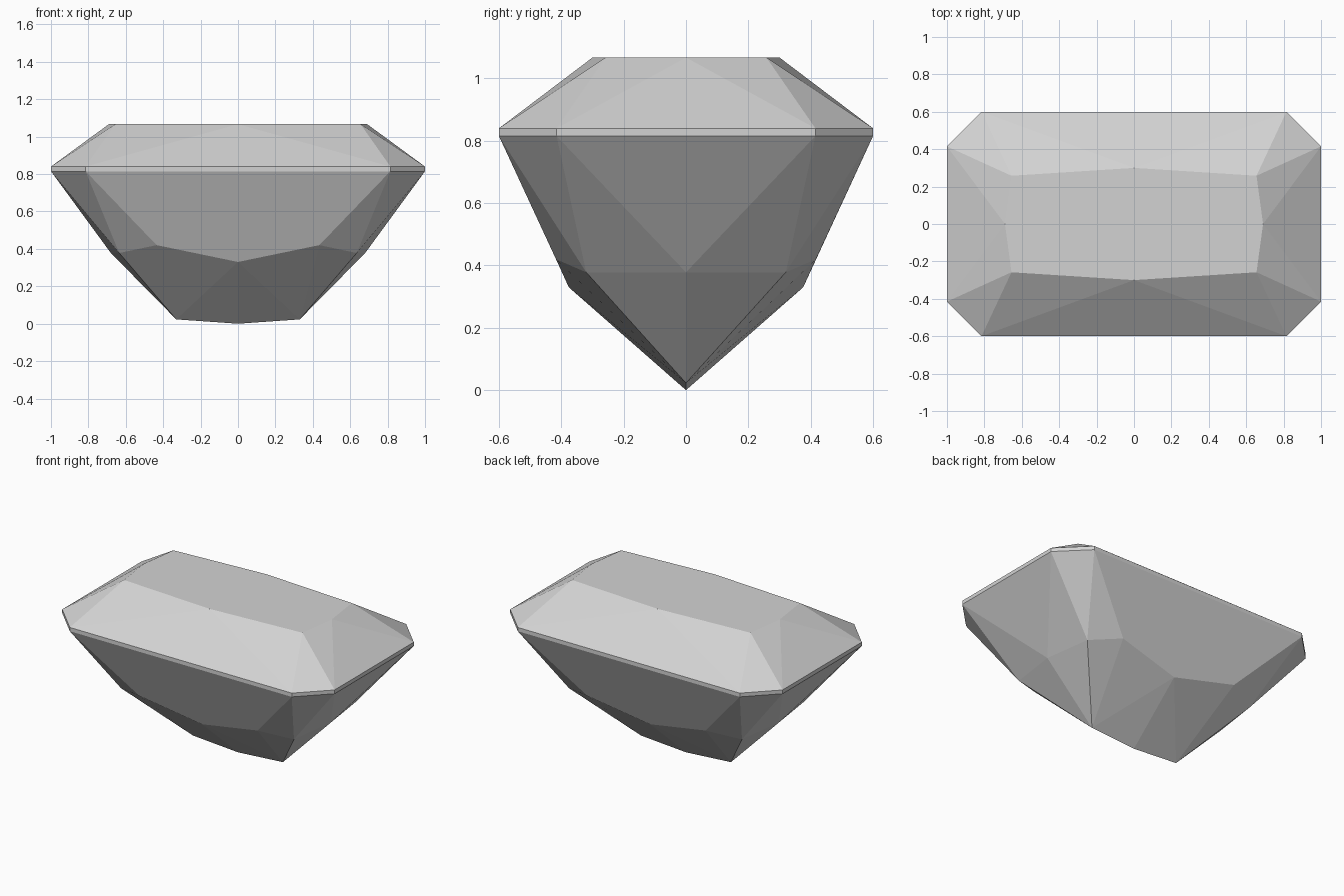
import bpy
import bmesh
from math import radians

old = bpy.data.objects.get("Cube")
if old:
    bpy.data.objects.remove(old, do_unlink=True)

# Single stone colour
stone = bpy.data.materials.new("pale grey stone")
stone.use_nodes = True
grey = (0.65, 0.65, 0.65, 1)
stone.diffuse_color = grey
stone.node_tree.nodes["Principled BSDF"].inputs["Base Color"].default_value = grey

# Facet corners of one quarter of the stone
table = [(0, 0.3, 1.067), (0.655, 0.258, 1.067), (0.69, 0, 1.067)]
girdle = [(x, y, z) for z in (0.84, 0.815) for x, y in ((0.815, 0.6), (1, 0.415))]
pavilion = [(0, 0.376, 0.33), (0.435, 0.417, 0.42), (0.635, 0.32, 0.378), (0.68, 0, 0.378)]
keel = [(0.33, 0, 0.023), (0, 0, 0)]


def mirrored(points):
    """All four quarters, without doubling points that lie on a mirror plane."""
    return sorted({(sx * x + 0.0, sy * y + 0.0, z)
                   for x, y, z in points for sx in (1, -1) for sy in (1, -1)})


# The cut stone is convex, so its hull gives the facets
bm = bmesh.new()
for point in mirrored(table + girdle + pavilion + keel):
    bm.verts.new(point)
bmesh.ops.convex_hull(bm, input=bm.verts[:])
# Join the triangles of each flat facet
bmesh.ops.dissolve_limit(bm, angle_limit=radians(0.5), verts=bm.verts[:], edges=bm.edges[:])
bmesh.ops.recalc_face_normals(bm, faces=bm.faces[:])

mesh = bpy.data.meshes.new("cut_gemstone")
bm.to_mesh(mesh)
bm.free()
mesh.materials.append(stone)
gem = bpy.data.objects.new("cut_gemstone", mesh)
bpy.context.collection.objects.link(gem)
